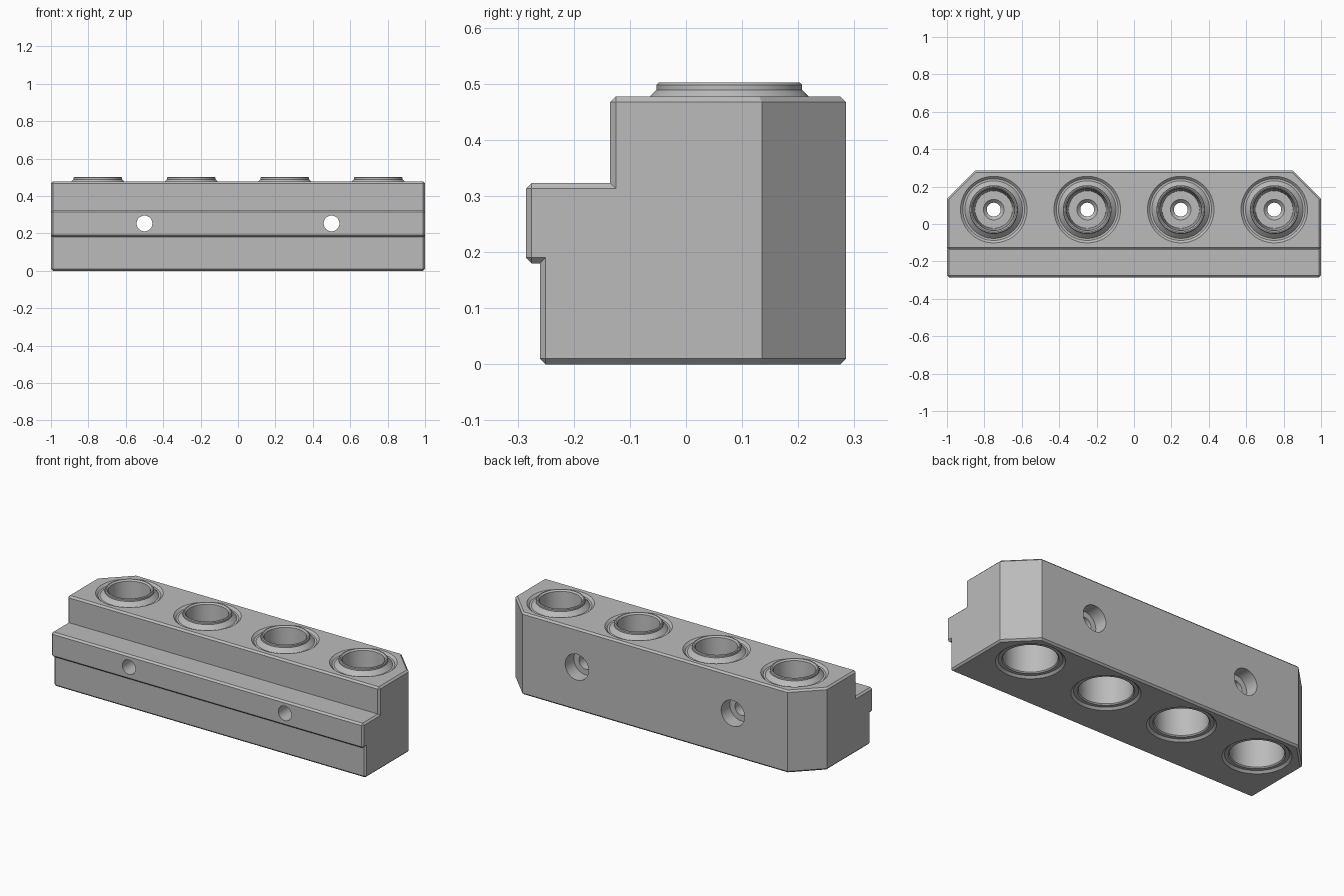
import bpy
import bmesh
from math import radians
from mathutils import Vector, Matrix

default = bpy.data.objects.get("Cube")
if default:
    bpy.data.objects.remove(default)

metal = bpy.data.materials.new("grey_metal")
GREY = (0.5, 0.5, 0.5, 1)
metal.use_nodes = True
metal.diffuse_color = GREY
bsdf = next(n for n in metal.node_tree.nodes if n.type == 'BSDF_PRINCIPLED')
bsdf.inputs["Base Color"].default_value = GREY

BORE_Y, BOLT_Z = 0.077, 0.253
TOP, EDGE = 0.477, 0.01


def make_object(name, bm):
    bmesh.ops.recalc_face_normals(bm, faces=bm.faces)
    mesh = bpy.data.meshes.new(name)
    bm.to_mesh(mesh)
    bm.free()
    mesh.materials.append(metal)
    obj = bpy.data.objects.new(name, mesh)
    bpy.context.collection.objects.link(obj)
    return obj


def lathe(name, profile, matrix, steps=64):
    """Revolve a closed (radius, height) outline about its local z axis."""
    bm = bmesh.new()
    verts = [bm.verts.new((r, 0, z)) for r, z in profile]
    edges = [bm.edges.new((a, b)) for a, b in zip(verts, verts[1:] + verts[:1])]
    bmesh.ops.spin(bm, geom=verts + edges, cent=(0, 0, 0), axis=(0, 0, 1),
                   angle=radians(360), steps=steps)
    bmesh.ops.remove_doubles(bm, verts=bm.verts, dist=1e-5)
    bmesh.ops.transform(bm, matrix=matrix, verts=bm.verts)
    return make_object(name, bm)


def smooth(obj):
    bpy.ops.object.select_all(action='DESELECT')
    obj.select_set(True)
    bpy.context.view_layer.objects.active = obj
    bpy.ops.object.shade_smooth_by_angle(angle=radians(25))


# Stepped block with an overhanging front rail
bm = bmesh.new()
section = [(-0.26, 0), (0.285, 0), (0.285, TOP), (-0.135, TOP),
           (-0.135, 0.323), (-0.285, 0.323), (-0.285, 0.18), (-0.26, 0.18)]
face = bm.faces.new([bm.verts.new((-1, y, z)) for y, z in section])
extruded = bmesh.ops.extrude_face_region(bm, geom=[face])
bmesh.ops.translate(bm, vec=(2, 0, 0),
                    verts=[g for g in extruded["geom"] if isinstance(g, bmesh.types.BMVert)])

# Cut back corners
for side in (-1, 1):
    cut = bmesh.ops.bisect_plane(bm, geom=bm.verts[:] + bm.edges[:] + bm.faces[:],
                                 plane_co=(side, 0.135, 0), plane_no=(side, 1, 0),
                                 clear_outer=True)
    bmesh.ops.holes_fill(bm, edges=[e for e in cut["geom_cut"]
                                    if isinstance(e, bmesh.types.BMEdge)])
bmesh.ops.recalc_face_normals(bm, faces=bm.faces)


# Chamfer outer edges, leaving the back uprights and inner corners sharp
def chamfered(edge):
    a, b = (v.co for v in edge.verts)
    upright = abs(a.z - b.z) > 0.1 and a.y > 0.1 and b.y > 0.1
    return edge.is_convex and not upright


bmesh.ops.bevel(bm, geom=[e for e in bm.edges if chamfered(e)], offset=EDGE,
                offset_type='OFFSET', segments=1, affect='EDGES', clamp_overlap=True)
block = make_object("block", bm)

# Bores with chamfered mouths, and counterbored bolt holes from the back
bore = [(0, -0.05), (0.178, -0.05), (0.178, 0), (0.165, 0.012),
        (0.165, TOP - 0.012), (0.178, TOP), (0.178, 0.55), (0, 0.55)]
bolt = [(0, -0.4), (0.042, -0.4), (0.042, 0.205), (0.075, 0.205),
        (0.075, 0.4), (0, 0.4)]
bore_xs = (-0.75, -0.25, 0.25, 0.75)
cutters = [lathe("bore_cutter", bore, Matrix.Translation((x, BORE_Y, 0))) for x in bore_xs]
cutters += [lathe("bolt_cutter", bolt,
                  Matrix.Translation((x, 0, BOLT_Z)) @ Matrix.Rotation(radians(-90), 4, 'X'))
            for x in (-0.5, 0.5)]
bpy.context.view_layer.objects.active = block
for cutter in cutters:
    cutter.hide_render = True
    mod = block.modifiers.new("cut", 'BOOLEAN')
    mod.operation, mod.solver, mod.object = 'DIFFERENCE', 'EXACT', cutter
    bpy.ops.object.modifier_apply(modifier=mod.name)
for cutter in cutters:
    bpy.data.objects.remove(cutter)
smooth(block)

# Flanged sleeves: wide bore below, narrower socket above, small drilled web between
sleeve = [(0.165, 0.012), (0.165, 0.465), (0.154, 0.465), (0.13, 0.489),
          (0.13, 0.498), (0.126, 0.502), (0.12, 0.502), (0.112, 0.494),
          (0.1, 0.27), (0.055, 0.27), (0.037, 0.252), (0.037, 0.22),
          (0.14, 0.22), (0.14, 0.018), (0.146, 0.012)]
for number, x in enumerate(bore_xs, 1):
    smooth(lathe(f"sleeve_{number}", sleeve, Matrix.Translation((x, BORE_Y, 0))))
